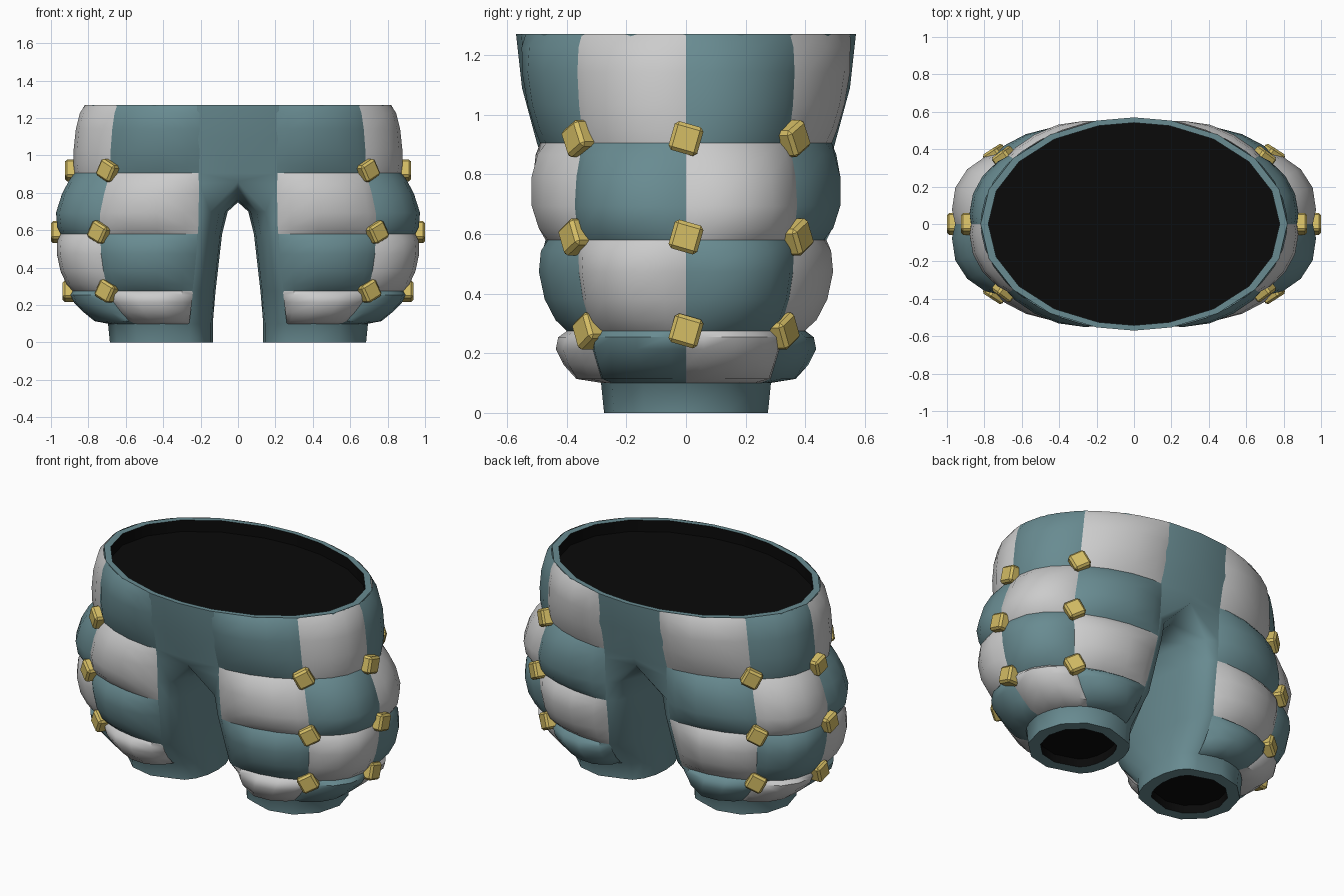
import bpy, bmesh
from math import sin, cos, asin, pi, radians, copysign
from mathutils import Vector, Matrix

if "Cube" in bpy.data.objects:
    bpy.data.objects.remove(bpy.data.objects["Cube"])

# Half-body cross-sections: z, centre x, x radius, y radius, panel inner edge x, inner leg x, y exponent
RINGS = [
    (0.00, .41, .275, .275, .26, .135, 1),
    (0.10, .41, .285, .285, .26, .135, 1),
    (0.275, .25, .62, .39, .24, .12, .8),
    (0.58, .15, .785, .465, .21, .085, .78),
    (0.70, .10, .82, .48, .208, .055, .8),
    (0.85, .02, .85, .495, .205, 0, .83),
    (0.905, 0, .86, .50, .205, 0, .85),
    (1.09, 0, .845, .55, .20, 0, .95),
    (1.27, 0, .82, .57, .20, 0, 1)]
ROWS = [(1.27, .905, .04), (.905, .58, .07), (.58, .275, .075), (.275, .10, .09)]


def ring(z):
    for a, b in zip(RINGS, RINGS[1:]):
        if z <= b[0] + 1e-6:
            t = (z - a[0]) / (b[0] - a[0])
            return [p + (q - p) * t for p, q in zip(a, b)]


def surf(z, u):
    """Point and outward direction; u runs 0 (front) to 1 (back) round the outside."""
    _, cx, rx, ry, x0, _, e = ring(z)
    a0 = asin((x0 - cx) / rx)
    a = a0 + (pi - 2 * a0) * u
    n = Vector((sin(a) / rx, -cos(a) / ry, 0)).normalized()
    return Vector((cx + rx * sin(a), -ry * copysign(abs(cos(a)) ** e, cos(a)), z)), n


def material(name, col):
    m = bpy.data.materials.new(name)
    m.diffuse_color = (*col, 1)
    m.use_nodes = True
    m.node_tree.nodes["Principled BSDF"].inputs["Base Color"].default_value = m.diffuse_color
    return m


TEAL = material("teal_cloth", (.14, .26, .285))
GOLD = material("gold_metal", (.66, .51, .13))
DARK = material("dark_inside", (.003, .003, .003))


def finish(name, bm, mats, angle=35):
    me = bpy.data.meshes.new(name)
    bm.to_mesh(me)
    bm.free()
    for m in mats:
        me.materials.append(m)
    ob = bpy.data.objects.new(name, me)
    bpy.context.collection.objects.link(ob)
    bpy.ops.object.select_all(action='DESELECT')
    ob.select_set(True)
    bpy.context.view_layer.objects.active = ob
    if angle:
        bpy.ops.object.shade_smooth_by_angle(angle=radians(angle))
    mod = ob.modifiers.new("mirror", 'MIRROR')
    mod.merge_threshold = .001
    return ob


def bridge(bm, a, b, closed, mat=0):
    n = len(a)
    for i in range(n if closed else n - 1):
        j = (i + 1) % n
        bm.faces.new((a[i], a[j], b[j], b[i])).material_index = mat


# Shell: one leg and half the waist, mirrored
bm = bmesh.new()
N, M = 8, 7
loops = []
for z in (0, .10, .275, .58, .70, .85):
    _, cx, rx, ry, x0, xin, _ = ring(z)
    pts = [surf(z, i / N)[0] for i in range(N + 1)]
    y0 = pts[-1].y
    for k in range(M):
        if z == .85:      # crotch seam
            s = 1 - 2 * k / (M - 1)
            pts.append(Vector((0, ry * s * .98, .75 + .11 * s * s)))
        else:
            b = pi / 2 - pi * (k + 1) / (M + 1)
            pts.append(Vector((x0 - (x0 - xin) * cos(b), y0 * sin(b), z)))
    loops.append([bm.verts.new(p) for p in pts])
for a, b in zip(loops, loops[1:]):
    bridge(bm, a, b, True)
# Waist above the crotch
c = loops[-1]
chain = [c[-1]] + c[:N + 2]
for z in (.905, 1.09, 1.27):
    ry = ring(z)[3]
    pts = [Vector((0, -ry, z))] + [surf(z, i / N)[0] for i in range(N + 1)] + [Vector((0, ry, z))]
    new = [bm.verts.new(p) for p in pts]
    bridge(bm, chain, new, False)
    chain = new
# Waist rim and dark inside
rim = [bm.verts.new((v.co.x * .95, v.co.y * .95, 1.27)) for v in chain]
low = [bm.verts.new((v.co.x, v.co.y, 1.20)) for v in rim]
bridge(bm, chain, rim, False)
bridge(bm, rim, low, False, 1)
bm.faces.new(low).material_index = 1
# Leg opening rim and dark inside
mid = Vector((.41, 0, 0))
rim = [bm.verts.new(mid + (v.co - mid) * .75) for v in loops[0]]
low = [bm.verts.new(v.co + Vector((0, 0, .05))) for v in rim]
bridge(bm, loops[0], rim, True)
bridge(bm, rim, low, True, 1)
bm.faces.new(low).material_index = 1
bmesh.ops.recalc_face_normals(bm, faces=bm.faces[:])
finish("breeches_shell", bm, [TEAL, DARK], 60)

# Puffed chequered panels: soft seams inside the quilt, tucked-in hems at its border
SEAM_U = [(0, .5), (.12, .8), (.37, 1), (.63, 1), (.88, .8), (1, .5)]
SEAM_V = [(0, 0), (.12, .6), (.35, 1), (.65, 1), (.88, .6), (1, 0)]
COLS = ["front", "front_side", "back_side", "back"]


def hemmed(steps, start, end, at, full):
    s = list(steps)
    if start:
        s[0:2] = [(0, None), (at, full)]
    if end:
        s[-2:] = [(1 - at, full), (1, None)]
    return s


for r, (ztop, zbot, puff) in enumerate(ROWS):
    for c, cname in enumerate(COLS):
        bm = bmesh.new()
        grid = []
        for v, fv in hemmed(hemmed(SEAM_V, r == 0, False, .12, .4), False, r == 3, .08, .8):
            line = []
            for u, fu in hemmed(SEAM_U, c == 0, c == 3, .12, .55):
                p, n = surf(ztop + (zbot - ztop) * v, (c + u) / 4)
                tucked = fu is None or fv is None
                off = -.002 if tucked else fu * (.02 + (puff - .02) * fv)
                line.append(bm.verts.new(p + n * off))
            grid.append(line)
        for a, b in zip(grid, grid[1:]):
            bridge(bm, b, a, False)
        finish(f"{cname}_panel_row_{r + 1}", bm, [TEAL] if (r + c) % 2 == 0 else [], 50)

# Studs where panels meet
for z, row in ((.92, "upper"), (.59, "middle"), (.275, "lower")):
    for j, cname in ((1, "front"), (2, "side"), (3, "back")):
        p, n = surf(z, j / 4)
        bm = bmesh.new()
        bmesh.ops.create_cube(bm, size=1)
        bmesh.ops.scale(bm, vec=(.09, .1, .1), verts=bm.verts[:])
        bmesh.ops.bevel(bm, geom=bm.edges[:], offset=.012, segments=1, profile=.5, affect='EDGES')
        rot = n.to_track_quat('X', 'Z').to_matrix().to_4x4()
        spin = Matrix.Rotation(radians(-16 if j == 2 else 28), 4, 'X')
        bmesh.ops.transform(bm, matrix=Matrix.Translation(p + n * .022) @ rot @ spin, verts=bm.verts[:])
        finish(f"{row}_{cname}_stud", bm, [GOLD], 0)
